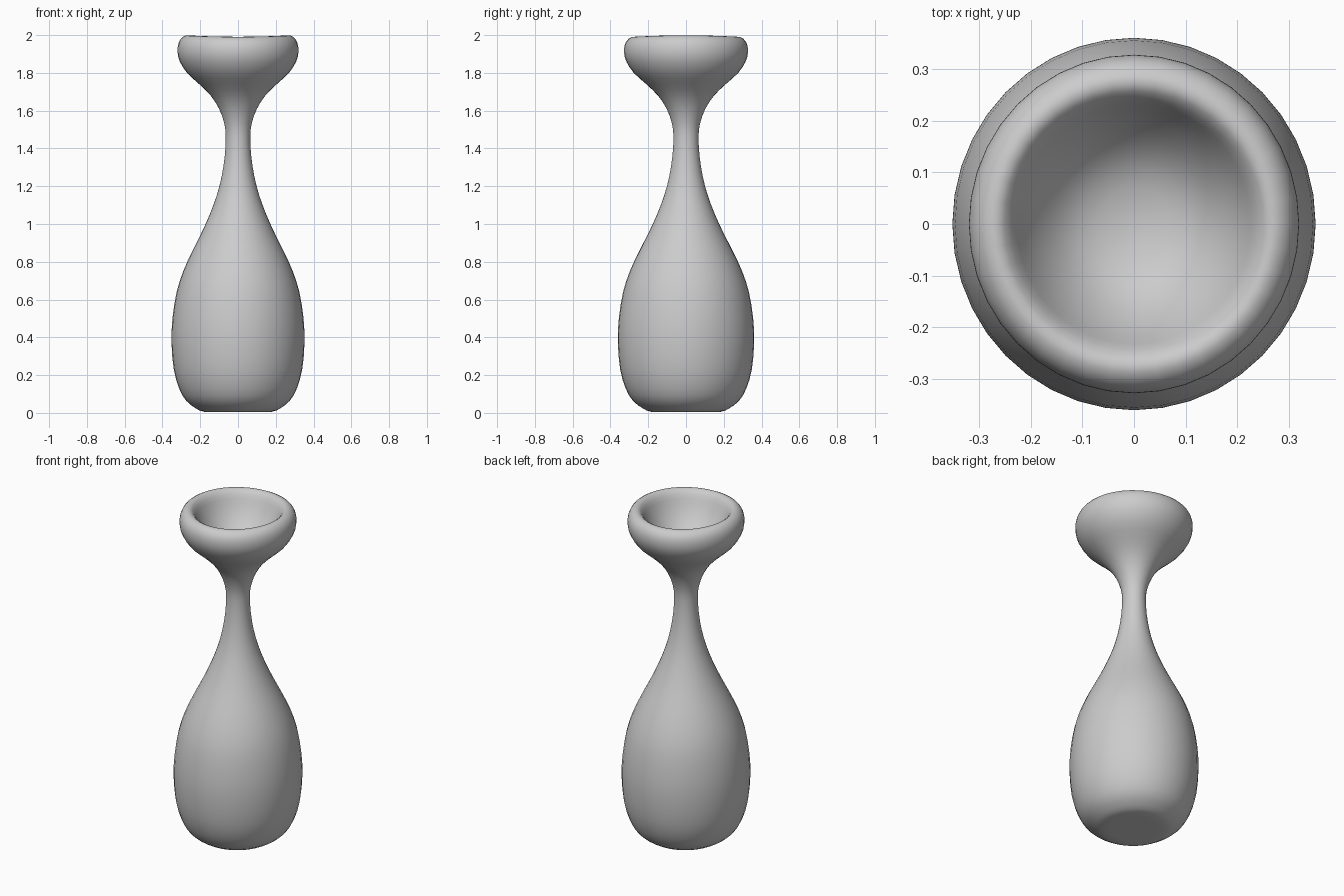
import bpy, bmesh, math
from mathutils import Vector

if "Cube" in bpy.data.objects:
    bpy.data.objects.remove(bpy.data.objects["Cube"])

# Profile (radius, height): base, belly, neck, flared lip, then down into the bowl
PROFILE = [
    (0, 0.005), (0.10, 0.004), (0.18, 0.006), (0.225, 0.025), (0.275, 0.065),
    (0.312, 0.13), (0.34, 0.23), (0.352, 0.37), (0.347, 0.5), (0.325, 0.64),
    (0.29, 0.75), (0.245, 0.85), (0.195, 0.95), (0.15, 1.05), (0.113, 1.15),
    (0.087, 1.25), (0.07, 1.36), (0.065, 1.46), (0.072, 1.53), (0.10, 1.61),
    (0.145, 1.68), (0.205, 1.74), (0.27, 1.80), (0.308, 1.86), (0.32, 1.91),
    (0.315, 1.955), (0.295, 1.985), (0.265, 1.995), (0.238, 1.97), (0.215, 1.92),
    (0.18, 1.86), (0.13, 1.805), (0.07, 1.775), (0, 1.765)]
SEGMENTS = 40


def smooth_points(points, steps=2):
    """Catmull-Rom pass through the profile."""
    p = [Vector(q) for q in points]
    p = [2 * p[0] - p[1]] + p + [2 * p[-1] - p[-2]]
    out = []
    for a, b, c, d in zip(p, p[1:], p[2:], p[3:]):
        for k in range(steps):
            t = k / steps
            out.append(0.5 * (2 * b + (c - a) * t + (2 * a - 5 * b + 4 * c - d) * t * t
                              + (3 * b - a - 3 * c + d) * t ** 3))
    out.append(p[-2])
    return out


# Turned vase body
bm = bmesh.new()
verts = [bm.verts.new((max(q.x, 0), 0, q.y)) for q in smooth_points(PROFILE)]
edges = [bm.edges.new(pair) for pair in zip(verts, verts[1:])]
bmesh.ops.spin(bm, geom=verts + edges, cent=(0, 0, 0), axis=(0, 0, 1),
               angle=math.tau, steps=SEGMENTS, use_duplicate=False)
bmesh.ops.remove_doubles(bm, verts=bm.verts, dist=0.0005)
bmesh.ops.recalc_face_normals(bm, faces=bm.faces)

# Slightly oval plan and a gently uneven rim
for v in bm.verts:
    v.co.y *= 1.025
    if v.co.z > 1.9:
        angle = math.atan2(v.co.y, v.co.x)
        v.co.z += 0.004 * math.cos(2 * angle) * (v.co.z - 1.9) / 0.1

mesh = bpy.data.meshes.new("vase")
bm.to_mesh(mesh)
bm.free()
vase = bpy.data.objects.new("vase", mesh)
bpy.context.collection.objects.link(vase)
mesh.shade_smooth()
